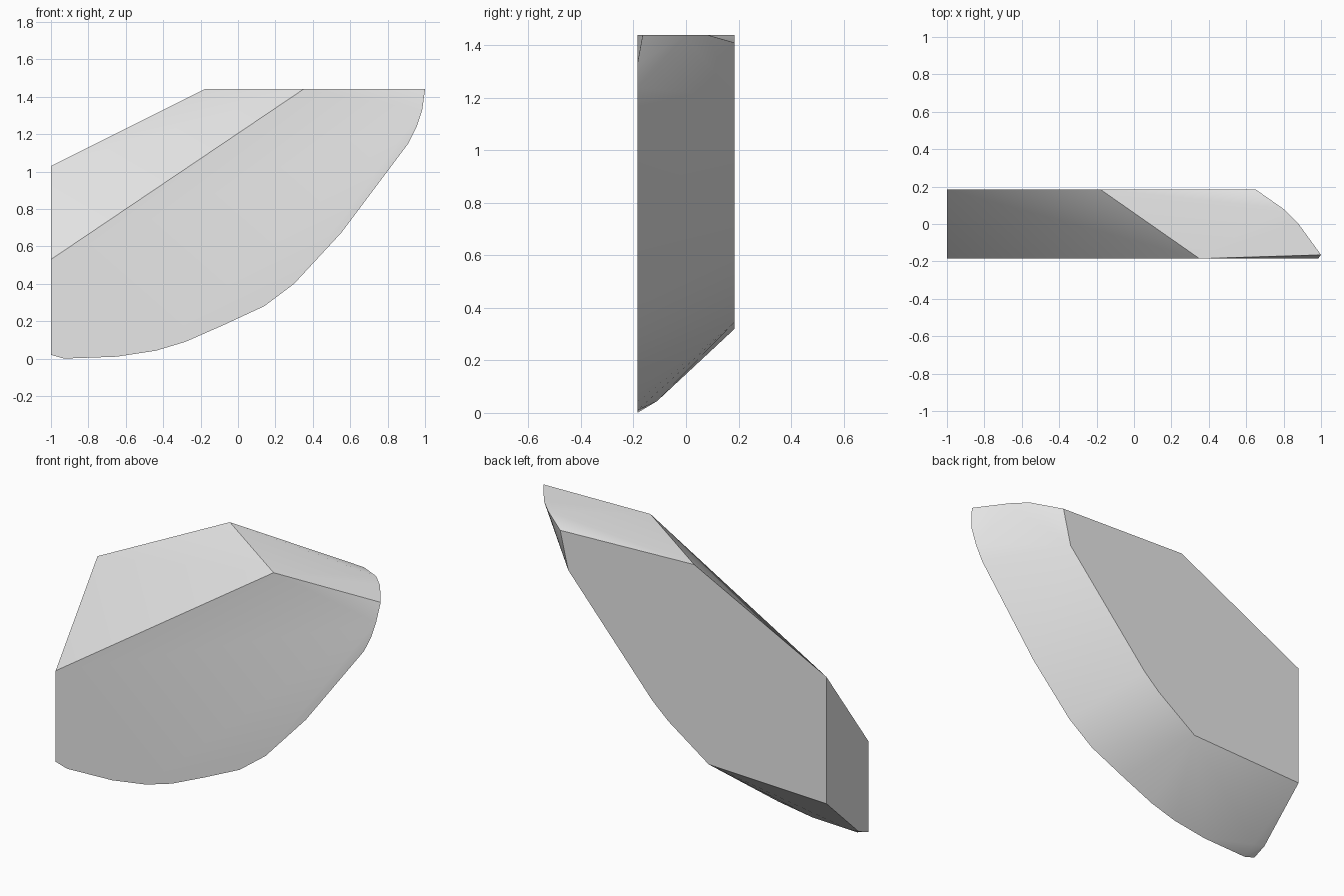
import bpy
import bmesh
import math

cube = bpy.data.objects.get("Cube")
if cube:
    bpy.data.objects.remove(cube, do_unlink=True)

HALF = 0.185  # half the slab thickness

# Front outline (x, z): sloped upper edge, flat top, rounded lower edge
front = [(-1, 0.53), (0.35, 1.44), (0.985, 1.33), (0.955, 1.24), (0.91, 1.15),
         (0.55, 0.67), (0.30, 0.40), (0.14, 0.28), (-0.08, 0.178), (-0.28, 0.09),
         (-0.44, 0.042), (-0.65, 0.01), (-0.93, 0.0), (-1, 0.02)]

# Smaller, higher back outline (x, z)
back = [(-1, 1.03), (-0.18, 1.44), (0.65, 1.41), (0.60, 1.20), (0.08, 0.61),
        (-0.02, 0.52), (-0.27, 0.345), (-1, 0.32)]

# Points (x, y, z) that round the pointed tip and the lower left corner
between = [(1.0, -0.165, 1.44), (0.88, 0.0, 1.44), (0.80, 0.08, 1.44),
           (-1, -0.10, 0.055), (-0.93, -0.11, 0.045)]

points = [(x, -HALF, z) for x, z in front]
points += [(x, HALF, z) for x, z in back]
points += between

# Wrap the outlines in one faceted solid
bm = bmesh.new()
for p in points:
    bm.verts.new(p)
bmesh.ops.convex_hull(bm, input=bm.verts[:])
bmesh.ops.delete(bm, geom=[v for v in bm.verts if not v.link_faces], context='VERTS')
bmesh.ops.dissolve_limit(bm, angle_limit=math.radians(0.5),
                         verts=bm.verts[:], edges=bm.edges[:])
bmesh.ops.recalc_face_normals(bm, faces=bm.faces[:])

mesh = bpy.data.meshes.new("faceted_slab")
bm.to_mesh(mesh)
bm.free()
slab = bpy.data.objects.new("faceted_slab", mesh)
bpy.context.collection.objects.link(slab)

# Plain grey surface
grey = bpy.data.materials.new("light_grey")
grey.use_nodes = True
colour = (0.8, 0.8, 0.8, 1.0)
grey.diffuse_color = colour
for node in grey.node_tree.nodes:
    if node.type == 'BSDF_PRINCIPLED':
        node.inputs["Base Color"].default_value = colour
mesh.materials.append(grey)

# Soft shading along the rounded edge, crisp main edges
bpy.ops.object.select_all(action='DESELECT')
slab.select_set(True)
bpy.context.view_layer.objects.active = slab
bpy.ops.object.shade_smooth_by_angle(angle=math.radians(30))
